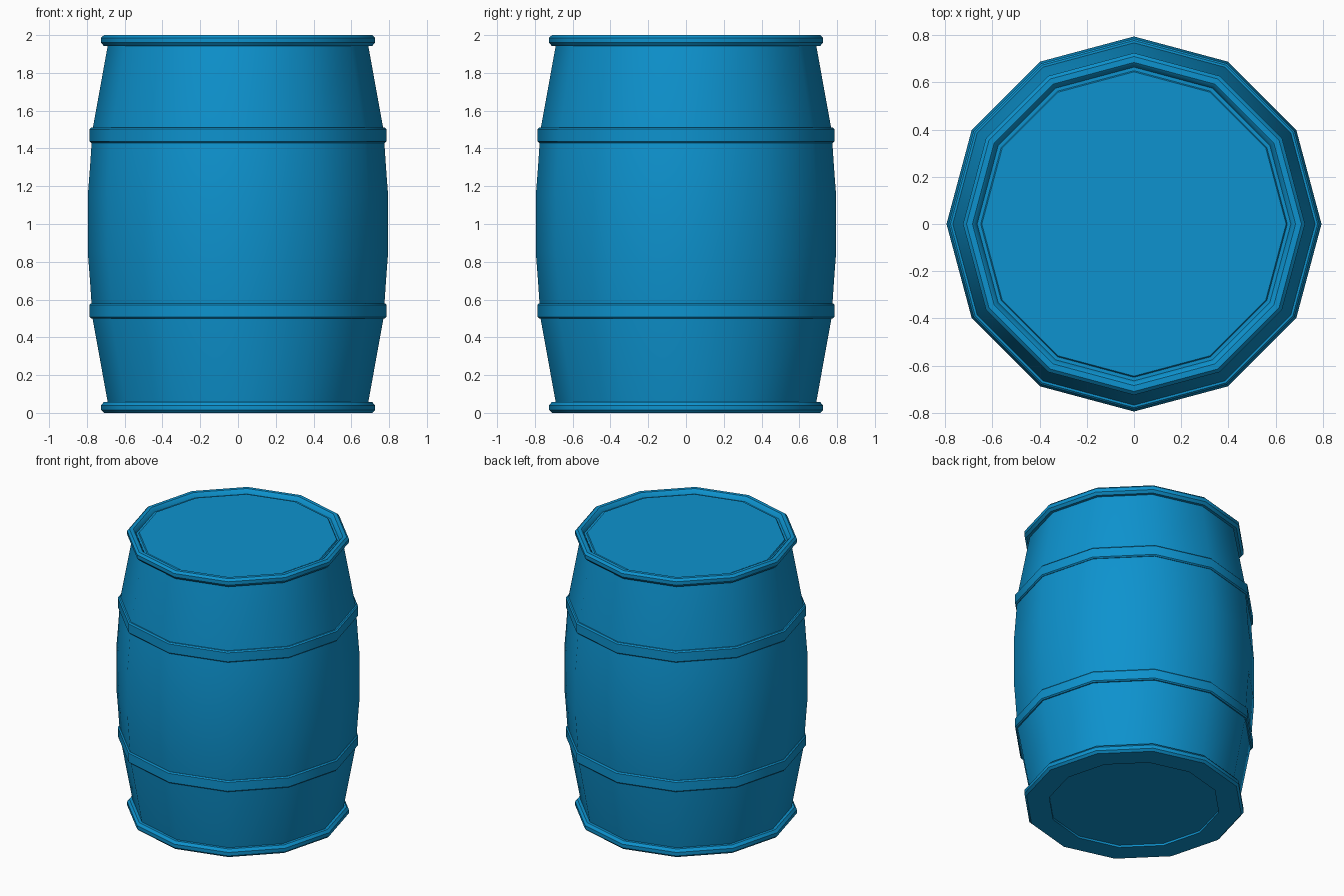
import bpy
import bmesh
from math import cos, sin, pi, radians

SIDES = 12

cube = bpy.data.objects.get("Cube")
if cube:
    bpy.data.objects.remove(cube, do_unlink=True)

# Single paint colour
blue = bpy.data.materials.new("blue_paint")
blue.use_nodes = True
colour = (0.004, 0.29, 0.62, 1)
blue.diffuse_color = colour
blue.node_tree.nodes["Principled BSDF"].inputs["Base Color"].default_value = colour


def lathe(name, profile, closed=False):
    """Spin a (radius, height) profile; open profiles are capped at both ends."""
    bm = bmesh.new()
    rings = [[bm.verts.new((r * cos(2 * pi * i / SIDES), r * sin(2 * pi * i / SIDES), z))
              for i in range(SIDES)] for r, z in profile]
    pairs = list(zip(rings, rings[1:]))
    if closed:
        pairs.append((rings[-1], rings[0]))
    else:
        bm.faces.new(rings[0][::-1])
        bm.faces.new(rings[-1])
    for low, high in pairs:
        for i in range(SIDES):
            j = (i + 1) % SIDES
            bm.faces.new((low[i], low[j], high[j], high[i]))
    bmesh.ops.recalc_face_normals(bm, faces=bm.faces)
    mesh = bpy.data.meshes.new(name)
    bm.to_mesh(mesh)
    bm.free()
    mesh.materials.append(blue)
    obj = bpy.data.objects.new(name, mesh)
    bpy.context.collection.objects.link(obj)
    bpy.ops.object.select_all(action='DESELECT')
    obj.select_set(True)
    bpy.context.view_layer.objects.active = obj
    bpy.ops.object.shade_smooth_by_angle(angle=radians(38))
    return obj


# Bulging shell with rolled rims, recessed lid and shallow base recess
lathe("barrel_body", [
    (0.56, 0.015), (0.56, 0), (0.71, 0), (0.725, 0.015), (0.725, 0.04),
    (0.71, 0.058), (0.69, 0.058), (0.77, 0.5), (0.785, 0.72), (0.795, 0.85),
    (0.795, 1.15), (0.785, 1.28), (0.77, 1.5), (0.69, 1.942), (0.71, 1.942),
    (0.725, 1.96), (0.725, 1.985), (0.71, 2), (0.685, 2), (0.675, 1.992),
    (0.665, 1.97), (0.65, 1.97), (0.645, 1.978),
])

# Raised hoops around the shell
for name, z in (("lower_hoop", 0.54), ("upper_hoop", 1.47)):
    lathe(name, [(0.74, z - 0.04), (0.778, z - 0.04), (0.786, z - 0.032),
                 (0.786, z + 0.032), (0.778, z + 0.04), (0.74, z + 0.04)], closed=True)
